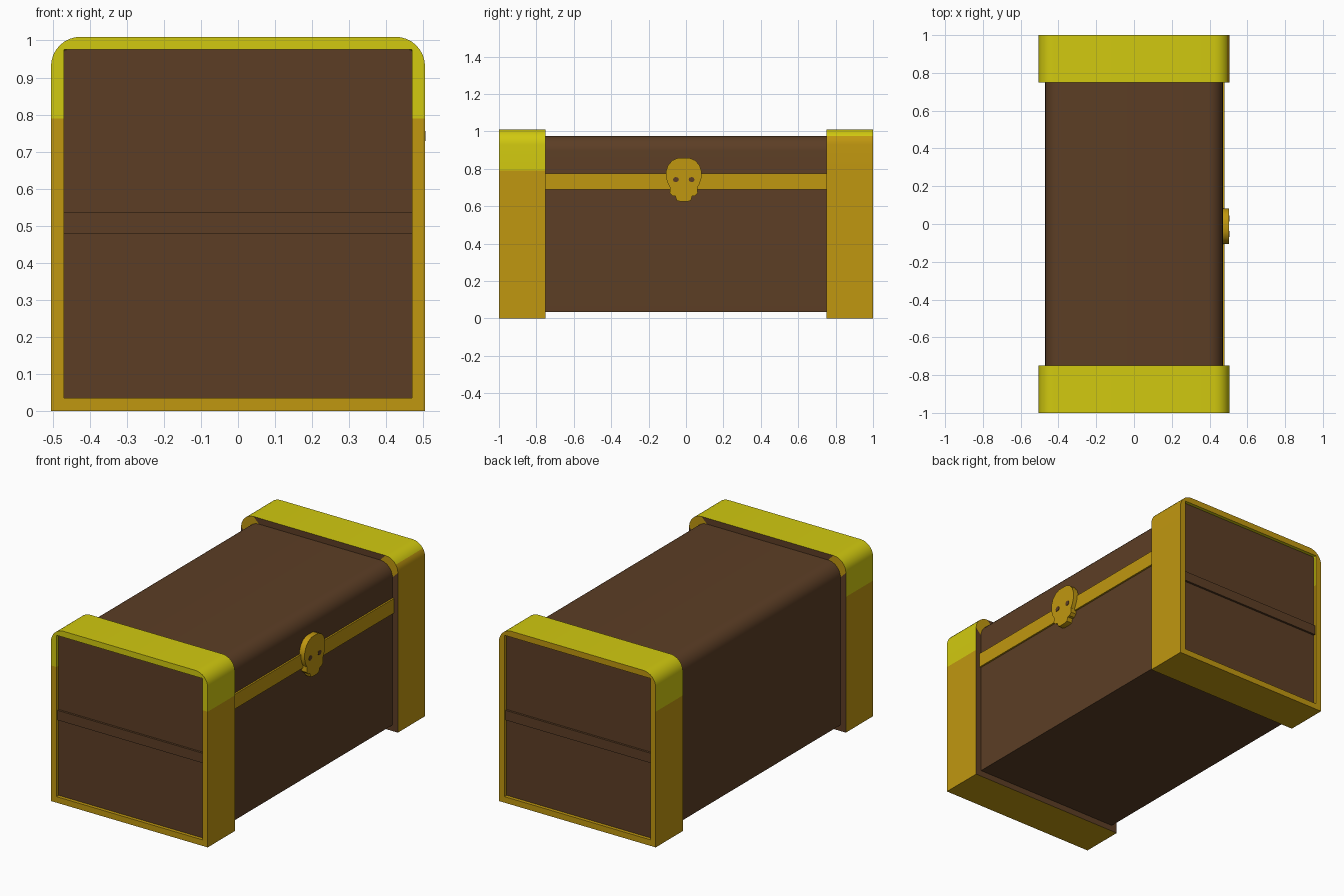
import bpy, bmesh, math

if "Cube" in bpy.data.objects:
    bpy.data.objects.remove(bpy.data.objects["Cube"])


def material(name, rgb):
    m = bpy.data.materials.new(name)
    m.diffuse_color = (*rgb, 1)
    m.use_nodes = True
    m.node_tree.nodes["Principled BSDF"].inputs["Base Color"].default_value = m.diffuse_color
    return m


BROWN = material("brown wood", (0.107, 0.048, 0.0185))
GOLD = material("dark gold", (0.53, 0.31, 0.005))
YELLOW = material("bright gold", (0.64, 0.585, 0.005))


def finish(bm, name, mats):
    bmesh.ops.recalc_face_normals(bm, faces=bm.faces)
    me = bpy.data.meshes.new(name)
    bm.to_mesh(me)
    bm.free()
    for m in mats:
        me.materials.append(m)
    ob = bpy.data.objects.new(name, me)
    bpy.context.collection.objects.link(ob)
    return ob


def smooth(ob):
    bpy.ops.object.select_all(action='DESELECT')
    ob.select_set(True)
    bpy.context.view_layer.objects.active = ob
    bpy.ops.object.shade_smooth_by_angle(angle=math.radians(30))


def arch(hw, z0, z1, r, n=8):
    """Box outline in (x, z) with rounded top corners."""
    pts = [(-hw, z0), (hw, z0)]
    for cx, a0 in ((hw - r, 0), (r - hw, 90)):
        for i in range(n + 1):
            a = math.radians(a0 + 90 * i / n)
            pts.append((cx + r * math.cos(a), z1 - r + r * math.sin(a)))
    return pts


def bridge(bm, rings):
    n = len(rings[0])
    for a, b in zip(rings, rings[1:]):
        for i in range(n):
            j = (i + 1) % n
            bm.faces.new((a[i], a[j], b[j], b[i]))


def prism(name, rings, mat):
    """Solid from two matching rings of 3D points."""
    bm = bmesh.new()
    vs = [[bm.verts.new(p) for p in ring] for ring in rings]
    bridge(bm, vs)
    bm.faces.new(vs[0])
    bm.faces.new(vs[-1])
    return finish(bm, name, [mat])


def box(name, x0, x1, y0, y1, z0, z1, mat):
    ring = lambda z: [(x0, y0, z), (x1, y0, z), (x1, y1, z), (x0, y1, z)]
    return prism(name, [ring(z0), ring(z1)], mat)


# Wooden body with rounded lid edges
smooth(prism("chest_body", [[(x, y, z) for x, z in arch(0.47, 0.035, 0.975, 0.08)]
                            for y in (-0.97, 0.97)], BROWN))

for s, label in ((-1, "front"), (1, "back")):
    # Metal end frame: rounded outside, square opening at the end
    bm = bmesh.new()
    sections = [(arch(0.505, 0, 1.01, 0.08), 1.0), (arch(0.505, 0, 1.01, 0.08), 0.75),
                (arch(0.47, 0.035, 0.975, 0.08), 0.75), (arch(0.47, 0.035, 0.975, 0.001), 1.0)]
    rings = [[bm.verts.new((x, s * y, z)) for x, z in pts] for pts, y in sections]
    bridge(bm, rings + rings[:1])
    bmesh.ops.bisect_plane(bm, geom=bm.verts[:] + bm.edges[:] + bm.faces[:],
                           plane_co=(0, 0, 0.79), plane_no=(0, 0, 1))
    bmesh.ops.recalc_face_normals(bm, faces=bm.faces)
    for f in bm.faces:
        c = f.calc_center_median()
        f.normal_update()
        corner = c.z > 0.9 and abs(c.x) > 0.4
        if f.normal.y * s < -0.9:                       # lip facing the middle
            f.material_index = 0 if corner else 2
        elif f.normal.y * s > 0.9:                      # lip facing outwards
            f.material_index = 1 if s < 0 and c.z > 0.79 else 0
        else:                                           # outer band
            limit = 0.98 if s > 0 and c.x > 0.3 else 0.79
            f.material_index = 1 if c.z > limit else 0
    smooth(finish(bm, label + "_frame", [GOLD, YELLOW, BROWN]))

    # Recessed end panel and its cross rail
    box(label + "_panel", -0.47, 0.47, *sorted((s * 0.95, s * 0.98)), 0.035, 0.975, BROWN)
    box(label + "_rail", -0.47, 0.47, *sorted((s * 0.97, s * 0.992)), 0.478, 0.535, BROWN)

# Metal strip along the lid seam on the right side
box("lid_strip", 0.46, 0.48, -0.75, 0.75, 0.69, 0.775, GOLD)

# Skull shaped clasp with eye sockets
half = [(0.03, 0.858), (0.062, 0.844), (0.084, 0.818), (0.095, 0.785), (0.094, 0.75),
        (0.084, 0.718), (0.073, 0.7), (0.075, 0.67), (0.06, 0.655), (0.045, 0.653),
        (0.038, 0.63), (0.02, 0.625)]
outline = half + [(-y, z) for y, z in reversed(half)]
CY = -0.012
smooth(prism("skull_clasp", [[(x, y + CY, z) for y, z in outline] for x in (0.465, 0.504)], GOLD))
for s, label in ((-1, "left"), (1, "right")):
    eye = [(s * 0.042 + 0.016 * math.cos(a) + CY, 0.742 + 0.014 * math.sin(a))
           for a in (k * math.pi / 4 for k in range(8))]
    prism(label + "_eye", [[(x, y, z) for y, z in eye] for x in (0.502, 0.506)], BROWN)
